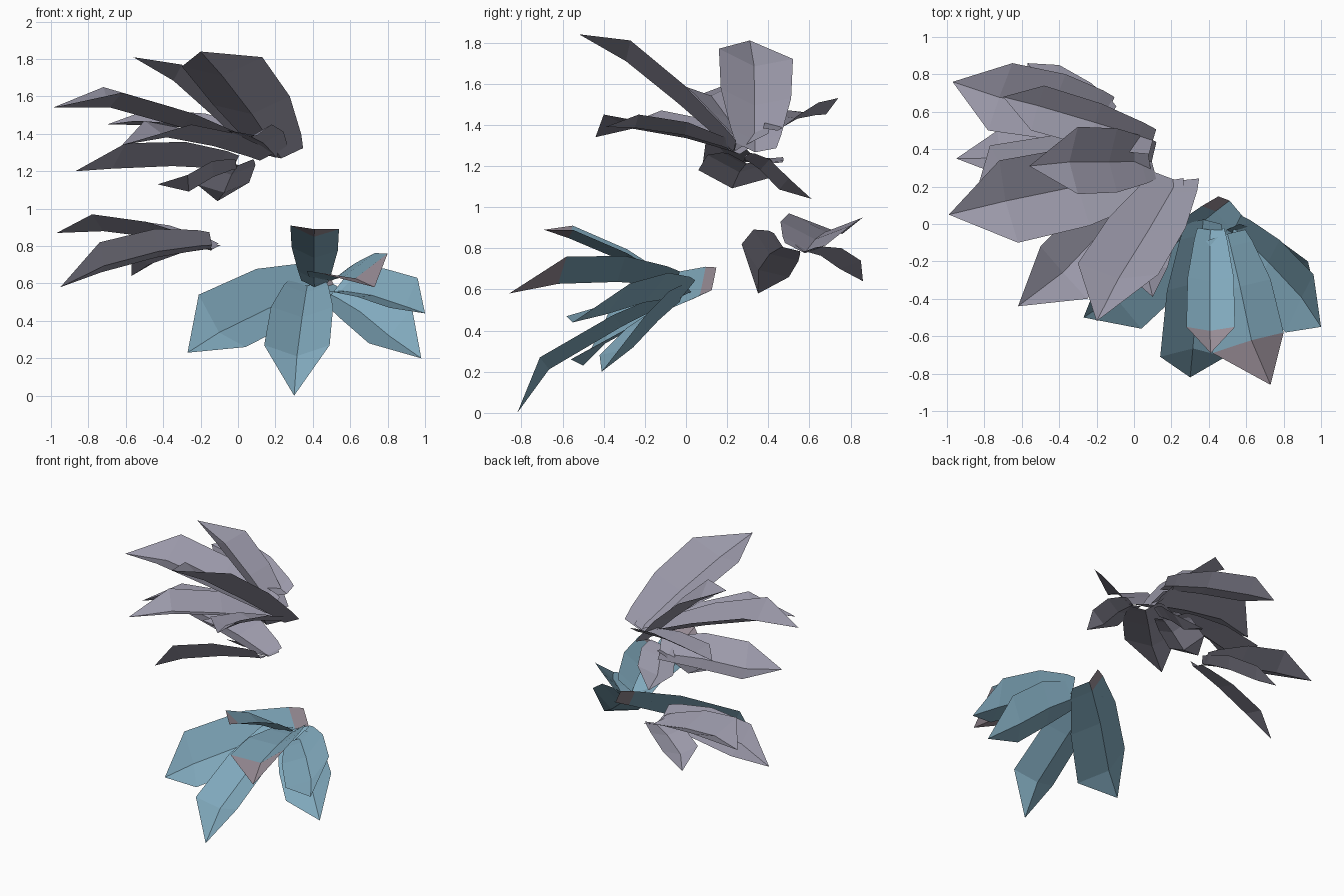
import bpy
import bmesh
from mathutils import Vector

cube = bpy.data.objects.get("Cube")
if cube:
    bpy.data.objects.remove(cube)


def material(name, colour):
    mat = bpy.data.materials.new(name)
    mat.use_nodes = True
    mat.diffuse_color = (*colour, 1)
    shader = next(n for n in mat.node_tree.nodes if n.type == 'BSDF_PRINCIPLED')
    shader.inputs["Base Color"].default_value = (*colour, 1)
    return mat


lilac = material("lilac_grey", (0.33, 0.32, 0.40))
blue = material("dusty_blue", (0.22, 0.40, 0.51))
pink = material("pinkish_grey", (0.32, 0.27, 0.31))


def leaf(name, base, left, right, tip, mats, bow=0.03):
    """Channelled leaf: narrow base, widening middle, broad shoulder, pointed tip."""
    base, left, right, tip = map(Vector, (base, left, right, tip))
    shoulder = (left + right) / 2
    half = (right - left) / 2
    normal = half.cross(tip - base).normalized()
    if normal.z < 0:
        normal.negate()
    keel = normal * half.length * 0.42

    bm = bmesh.new()
    rows = []
    for along, width in ((0, 0.55), (0.12, 0.68), (0.5, 0.95), (1, 1)):
        centre = base.lerp(shoulder, along)
        centre.z += bow * 4 * along * (1 - along)
        points = (centre - half * width, centre - keel * width,
                  centre + half * width)
        rows.append([bm.verts.new(p) for p in points])
    end = bm.verts.new(tip)
    for near, far in zip(rows, rows[1:]):
        for i in range(2):
            bm.faces.new((near[i], near[i + 1], far[i + 1], far[i]))
    for i in range(2):
        bm.faces.new((rows[-1][i], rows[-1][i + 1], end))

    # Make the upper side the outside
    bm.normal_update()
    if sum(f.normal.dot(normal) for f in bm.faces) < 0:
        bmesh.ops.reverse_faces(bm, faces=bm.faces[:])

    # Second colour on the high front tips and the raised rear base
    if len(mats) > 1:
        for face in bm.faces:
            c = face.calc_center_median()
            if c.z > 0.55 and c.y < -0.6 or c.z > 0.62 and c.y > 0.04:
                face.material_index = 1

    mesh = bpy.data.meshes.new(name)
    bm.to_mesh(mesh)
    bm.free()
    for mat in mats:
        mesh.materials.append(mat)
    obj = bpy.data.objects.new(name, mesh)
    bpy.context.collection.objects.link(obj)


# Each leaf: name, base centre, left shoulder, right shoulder, tip
upper_cluster = [
    ("tall_front", (0.23, 0.26, 1.31), (-0.3, -0.21, 1.76), (0.13, -0.27, 1.81), (-0.2, -0.52, 1.84)),
    ("tall_side", (0.12, 0.34, 1.3), (-0.3, 0.16, 1.77), (-0.3, 0.52, 1.72), (-0.56, 0.31, 1.81)),
    ("long_side", (0.1, 0.28, 1.35), (-0.62, -0.1, 1.62), (-0.72, 0.34, 1.65), (-0.99, 0.05, 1.54)),
    ("low_front", (0.12, 0.26, 1.3), (-0.25, -0.4, 1.45), (-0.5, -0.12, 1.47), (-0.62, -0.44, 1.34)),
    ("short_front", (0.2, 0.24, 1.3), (-0.06, -0.25, 1.42), (0.18, -0.23, 1.45), (0.1, -0.39, 1.39)),
    ("rear", (0.1, 0.44, 1.4), (-0.55, 0.5, 1.47), (-0.48, 0.74, 1.53), (-0.7, 0.68, 1.45)),
    ("low_side", (-0.04, 0.38, 1.25), (-0.6, 0.1, 1.35), (-0.77, 0.42, 1.23), (-0.87, 0.08, 1.2)),
    ("small_side", (-0.02, 0.3, 1.25), (-0.27, 0.06, 1.18), (-0.3, 0.4, 1.14), (-0.43, 0.18, 1.13)),
    ("drooping", (0.0, 0.3, 1.26), (-0.22, 0.47, 1.13), (0.06, 0.5, 1.14), (-0.11, 0.61, 1.04)),
]

lower_cluster = [
    ("long_rear", (-0.14, 0.58, 0.82), (-0.78, 0.5, 0.97), (-0.65, 0.86, 0.95), (-0.97, 0.76, 0.87)),
    ("long_front", (-0.15, 0.49, 0.83), (-0.74, 0.27, 0.82), (-0.73, 0.5, 0.66), (-0.95, 0.35, 0.58)),
    ("short_rear", (-0.14, 0.58, 0.81), (-0.57, 0.67, 0.76), (-0.4, 0.85, 0.74), (-0.57, 0.86, 0.64)),
]

blue_cluster = [
    ("drooping_front", (0.37, 0.0, 0.62), (0.14, -0.71, 0.27), (0.49, -0.71, 0.27), (0.3, -0.82, 0.0)),
    ("broad_right", (0.52, 0.09, 0.63), (-0.21, -0.35, 0.54), (0.04, -0.56, 0.26), (-0.27, -0.5, 0.23)),
    ("lower_left", (0.5, -0.06, 0.57), (0.7, -0.42, 0.28), (0.93, -0.2, 0.47), (0.98, -0.41, 0.2)),
    ("upper_left", (0.53, -0.04, 0.6), (0.81, -0.58, 0.47), (0.96, -0.27, 0.63), (1.0, -0.55, 0.44)),
    ("pointed_front", (0.49, -0.06, 0.66), (0.42, -0.69, 0.66), (0.8, -0.58, 0.76), (0.73, -0.86, 0.58)),
    ("raised_front", (0.41, -0.02, 0.61), (0.28, -0.55, 0.91), (0.54, -0.55, 0.89), (0.41, -0.69, 0.89)),
]

for prefix, cluster, mats in (("upper", upper_cluster, [lilac]),
                              ("lower", lower_cluster, [lilac]),
                              ("blue", blue_cluster, [blue, pink])):
    for name, *points in cluster:
        leaf(prefix + "_" + name + "_leaf", *points, mats)
